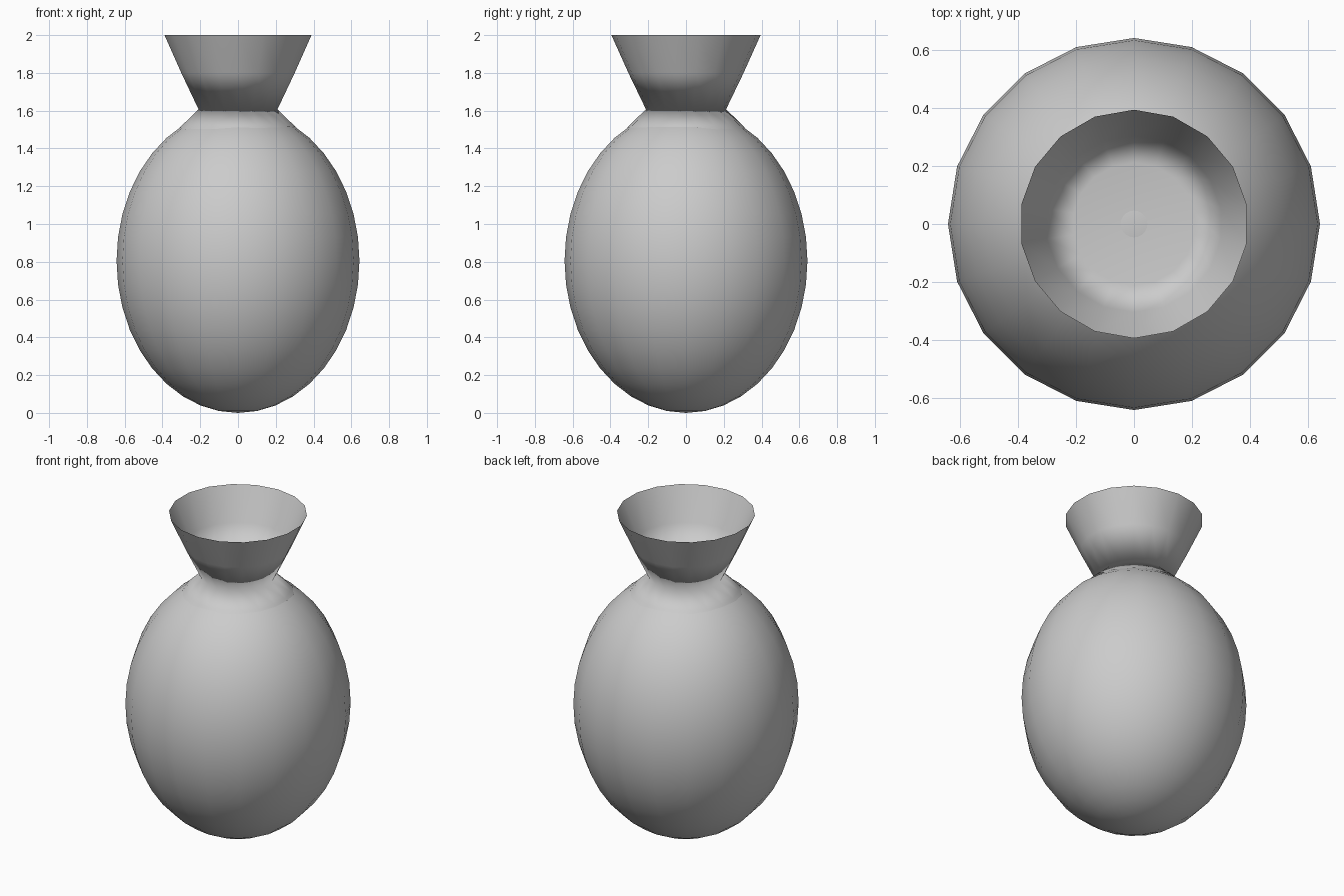
import bpy, bmesh, math, random

if "Cube" in bpy.data.objects:
    bpy.data.objects.remove(bpy.data.objects["Cube"])

random.seed(4)


def lathe(name, profile, sides, start=0.0, wobble=None, close_ring=None):
    """Revolve (radius, z) points around z; radius 0 makes a pole."""
    bm = bmesh.new()
    rings = []
    for i, (r, z) in enumerate(profile):
        if r == 0:
            rings.append([bm.verts.new((0, 0, z))])
            continue
        ring = []
        for k in range(sides):
            a = start + 2 * math.pi * k / sides
            w = random.uniform(-1, 1) * wobble if wobble and i == len(profile) - 1 else 0
            ring.append(bm.verts.new(((r + w) * math.cos(a), (r + w) * math.sin(a), z - w)))
        rings.append(ring)
    for a, b in zip(rings, rings[1:]):
        for k in range(sides):
            n = (k + 1) % sides
            quad = [a[k % len(a)], a[n % len(a)], b[n % len(b)], b[k % len(b)]]
            bm.faces.new(list(dict.fromkeys(quad)))
    # shallow floor inside the waist
    if close_ring is not None:
        ring = rings[close_ring]
        centre = bm.verts.new((0, 0, ring[0].co.z - 0.002))
        for k in range(sides):
            bm.faces.new((ring[k], ring[(k + 1) % sides], centre))
    bmesh.ops.recalc_face_normals(bm, faces=bm.faces)
    mesh = bpy.data.meshes.new(name)
    bm.to_mesh(mesh)
    bm.free()
    for p in mesh.polygons:
        p.use_smooth = True
    obj = bpy.data.objects.new(name, mesh)
    bpy.context.collection.objects.link(obj)
    return obj


# Rounded sack body
RINGS, R, H = 20, 0.643, 0.805
body = []
for i in range(RINGS + 1):
    t = math.pi * i / RINGS
    body.append((0 if i in (0, RINGS) else R * math.sin(t), H - H * math.cos(t)))
lathe("sack_body", body, 20)

# Gathered neck: open flared mouth, pinched waist, short ragged skirt on the body
neck = [(0.395, 2.0), (0.305, 1.8), (0.212, 1.607), (0.30, 1.523), (0.315, 1.508)]
lathe("sack_neck", neck, 18, start=math.pi / 2, wobble=0.008, close_ring=2)
